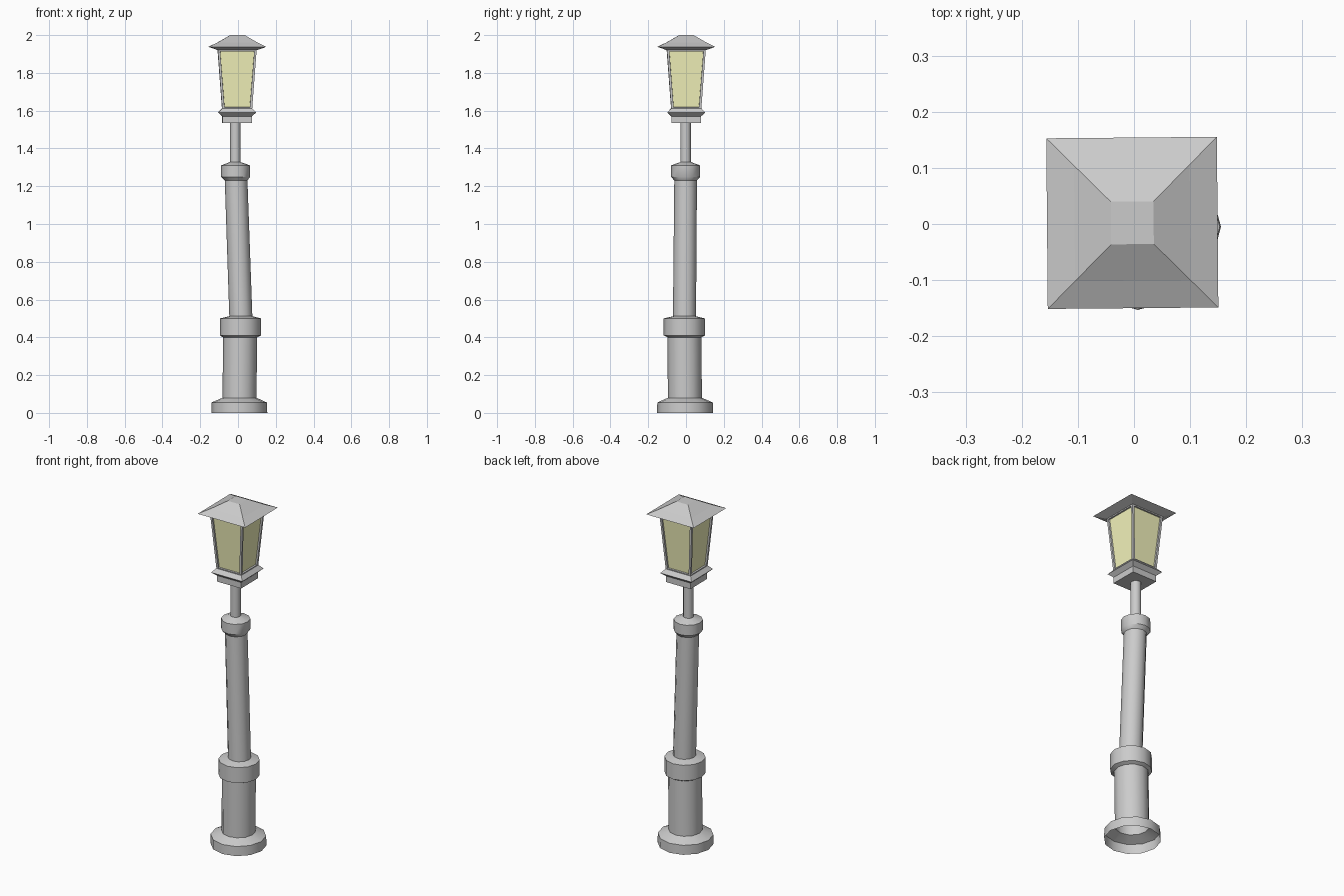
import bpy, bmesh, math

if "Cube" in bpy.data.objects:
    bpy.data.objects.remove(bpy.data.objects["Cube"])


def loft(name, rings, sides, turn=0.0, cap_bottom=True, cap_top=True):
    """Stack polygon rings (z, radius, cx, cy) into one skin."""
    bm = bmesh.new()
    loops = []
    for z, r, cx, cy in rings:
        loops.append([bm.verts.new((cx + r * math.cos(turn + 2 * math.pi * i / sides),
                                    cy + r * math.sin(turn + 2 * math.pi * i / sides), z))
                      for i in range(sides)])
    for a, b in zip(loops, loops[1:]):
        for i in range(sides):
            j = (i + 1) % sides
            bm.faces.new((a[i], a[j], b[j], b[i]))
    if cap_bottom:
        bm.faces.new(loops[0][::-1])
    if cap_top:
        bm.faces.new(loops[-1])
    mesh = bpy.data.meshes.new(name)
    bm.to_mesh(mesh)
    bm.free()
    ob = bpy.data.objects.new(name, mesh)
    bpy.context.collection.objects.link(ob)
    return ob


def round_part(name, rings, **caps):
    ob = loft(name, rings, 12, **caps)
    bpy.ops.object.select_all(action='DESELECT')
    ob.select_set(True)
    bpy.context.view_layer.objects.active = ob
    bpy.ops.object.shade_smooth_by_angle(angle=math.radians(35))
    return ob


def square_part(name, rings, cx=-0.005, cy=0.001):
    """Square loft from (z, half width) pairs, very slightly twisted."""
    return loft(name, [(z, h * math.sqrt(2), cx, cy) for z, h in rings], 4,
                turn=math.radians(44.5 + 1.0))


# Hollow foot and lower column, leaning a little to the right
round_part("foot_and_lower_column", [
    (0.0, 0.148, 0.007, -0.005), (0.055, 0.147, 0.006, -0.005),
    (0.08, 0.09, 0.008, -0.006), (0.40, 0.09, 0.011, -0.008),
    (0.41, 0.109, 0.013, -0.009), (0.50, 0.109, 0.013, -0.009),
    (0.512, 0.06, 0.015, -0.008)], cap_bottom=False, cap_top=False)

# Upper column leaning back left, with its collar
round_part("upper_column", [
    (0.512, 0.061, 0.015, -0.008), (1.23, 0.06, -0.010, -0.002),
    (1.25, 0.077, -0.013, -0.002), (1.31, 0.077, -0.013, -0.002),
    (1.328, 0.028, -0.014, -0.002)], cap_bottom=False, cap_top=False)

# Thin stem
round_part("stem", [(1.32, 0.028, -0.014, -0.002), (1.54, 0.028, -0.014, -0.002)])

# Lantern seat with flared lip
square_part("lantern_seat", [(1.535, 0.078), (1.57, 0.078), (1.59, 0.10), (1.612, 0.08)])

# Lantern body with recessed panes
body = square_part("lantern_body", [(1.605, 0.079), (1.925, 0.103)])
frame = bpy.data.materials.new("frame")
frame.diffuse_color = (0.8, 0.8, 0.8, 1)
frame.use_nodes = True
frame.node_tree.nodes["Principled BSDF"].inputs["Base Color"].default_value = frame.diffuse_color
glass = bpy.data.materials.new("glass")
glass.diffuse_color = (0.9, 0.9, 0.5, 1)
glass.use_nodes = True
glass.node_tree.nodes["Principled BSDF"].inputs["Base Color"].default_value = glass.diffuse_color
body.data.materials.append(None)
body.data.materials.append(glass)
bpy.data.materials.remove(frame)
bm = bmesh.new()
bm.from_mesh(body.data)
bm.normal_update()
panes = [f for f in bm.faces if abs(f.normal.z) < 0.5]
bmesh.ops.inset_individual(bm, faces=panes, thickness=0.017)
bmesh.ops.inset_individual(bm, faces=panes, thickness=0.001, depth=-0.009)
for f in panes:
    f.material_index = 1
bm.to_mesh(body.data)
bm.free()

# Hipped roof with wide eaves
square_part("roof", [(1.92, 0.102), (1.938, 0.152), (1.962, 0.103), (2.0, 0.038)], -0.003, 0.002)
